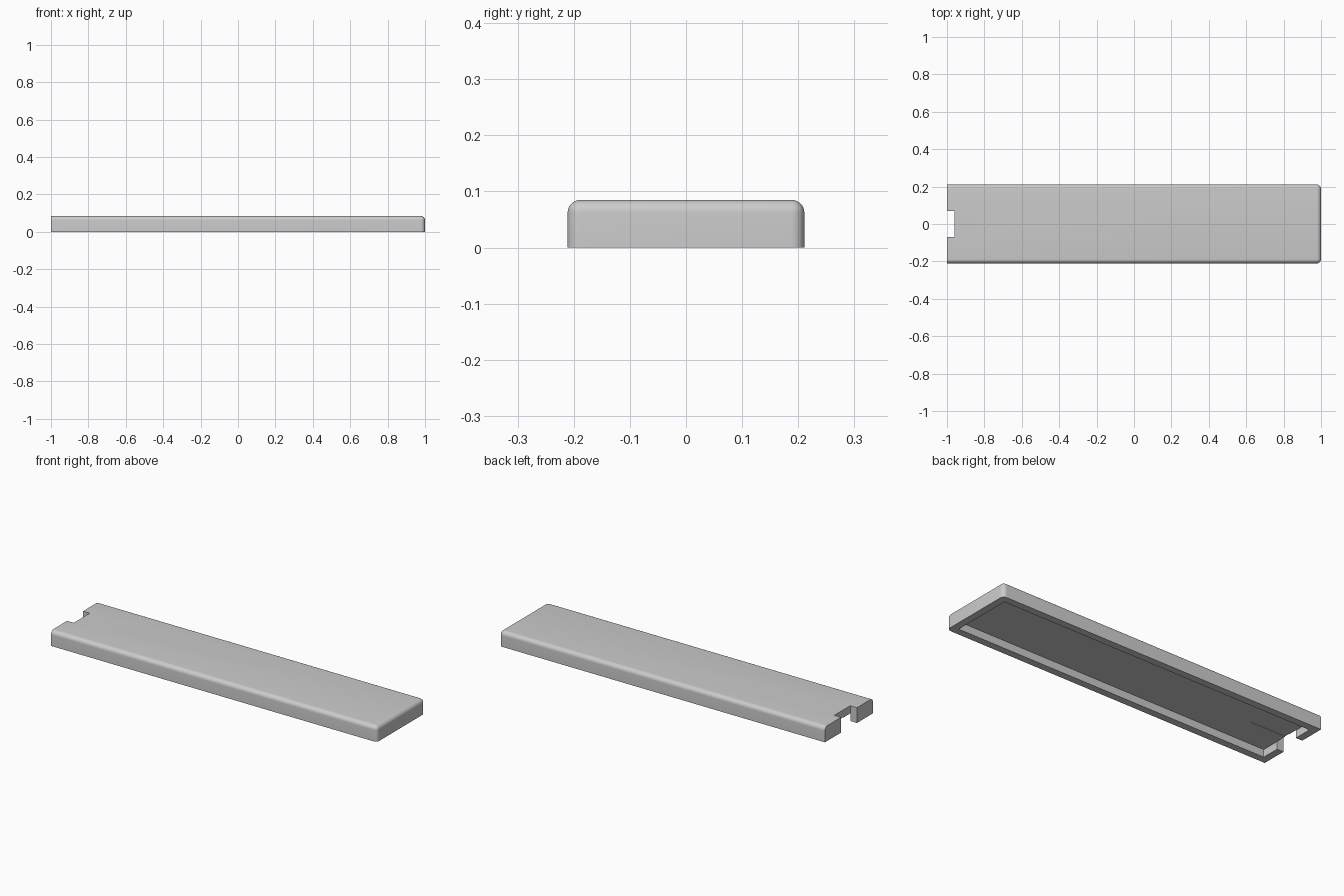
import bpy
import bmesh
import math

if "Cube" in bpy.data.objects:
    bpy.data.objects.remove(bpy.data.objects["Cube"], do_unlink=True)

HALF_W, HEIGHT = 0.211, 0.085
WALL, CEILING, RADIUS = 0.04, 0.042, 0.023

grey = bpy.data.materials.new("light grey")
grey.use_nodes = True
colour = (0.6, 0.6, 0.6, 1)
grey.diffuse_color = colour
grey.node_tree.nodes["Principled BSDF"].inputs["Base Color"].default_value = colour


def box(name, low, high, round_edge=None):
    """Box between two corners; edges picked by round_edge are rounded."""
    bm = bmesh.new()
    bmesh.ops.create_cube(bm, size=1)
    for v in bm.verts:
        v.co = [h if c > 0 else l for c, l, h in zip(v.co, low, high)]
    if round_edge:
        edges = [e for e in bm.edges if round_edge(e)]
        bmesh.ops.bevel(bm, geom=edges, offset=RADIUS, segments=8,
                        profile=0.5, affect='EDGES')
    mesh = bpy.data.meshes.new(name)
    bm.to_mesh(mesh)
    bm.free()
    mesh.materials.append(grey)
    obj = bpy.data.objects.new(name, mesh)
    bpy.context.collection.objects.link(obj)
    return obj


def rounded(edge):
    """Top edges and upright corners, except on the square notched end."""
    mid = (edge.verts[0].co + edge.verts[1].co) / 2
    upright = abs(mid.x) > 0.99 and abs(mid.y) > HALF_W - 0.01
    top = mid.z > HEIGHT - 0.01
    return mid.x > -0.99 and (upright or top)


# Shell body
shell = box("cover_shell", (-1, -HALF_W, 0), (1, HALF_W, HEIGHT), rounded)

# Hollow underside, end notch and shallow groove in the ceiling
inner_x, inner_y = 1 - WALL, HALF_W - WALL
cutters = [
    box("cavity_cutter", (-inner_x, -inner_y, -0.1), (inner_x, inner_y, CEILING)),
    box("notch_cutter", (-1.1, -0.07, -0.1), (-inner_x + 0.001, 0.07, 0.2)),
    box("groove_cutter", (-inner_x - 0.01, -0.01, 0.02), (-0.745, 0.022, CEILING + 0.003)),
]
bpy.ops.object.select_all(action='DESELECT')
bpy.context.view_layer.objects.active = shell
shell.select_set(True)
for cutter in cutters:
    cutter.hide_render = True
    mod = shell.modifiers.new(cutter.name, 'BOOLEAN')
    mod.operation = 'DIFFERENCE'
    mod.solver = 'EXACT'
    mod.object = cutter
    bpy.ops.object.modifier_apply(modifier=mod.name)
    bpy.data.objects.remove(cutter, do_unlink=True)

bpy.ops.object.shade_smooth_by_angle(angle=math.radians(30))
